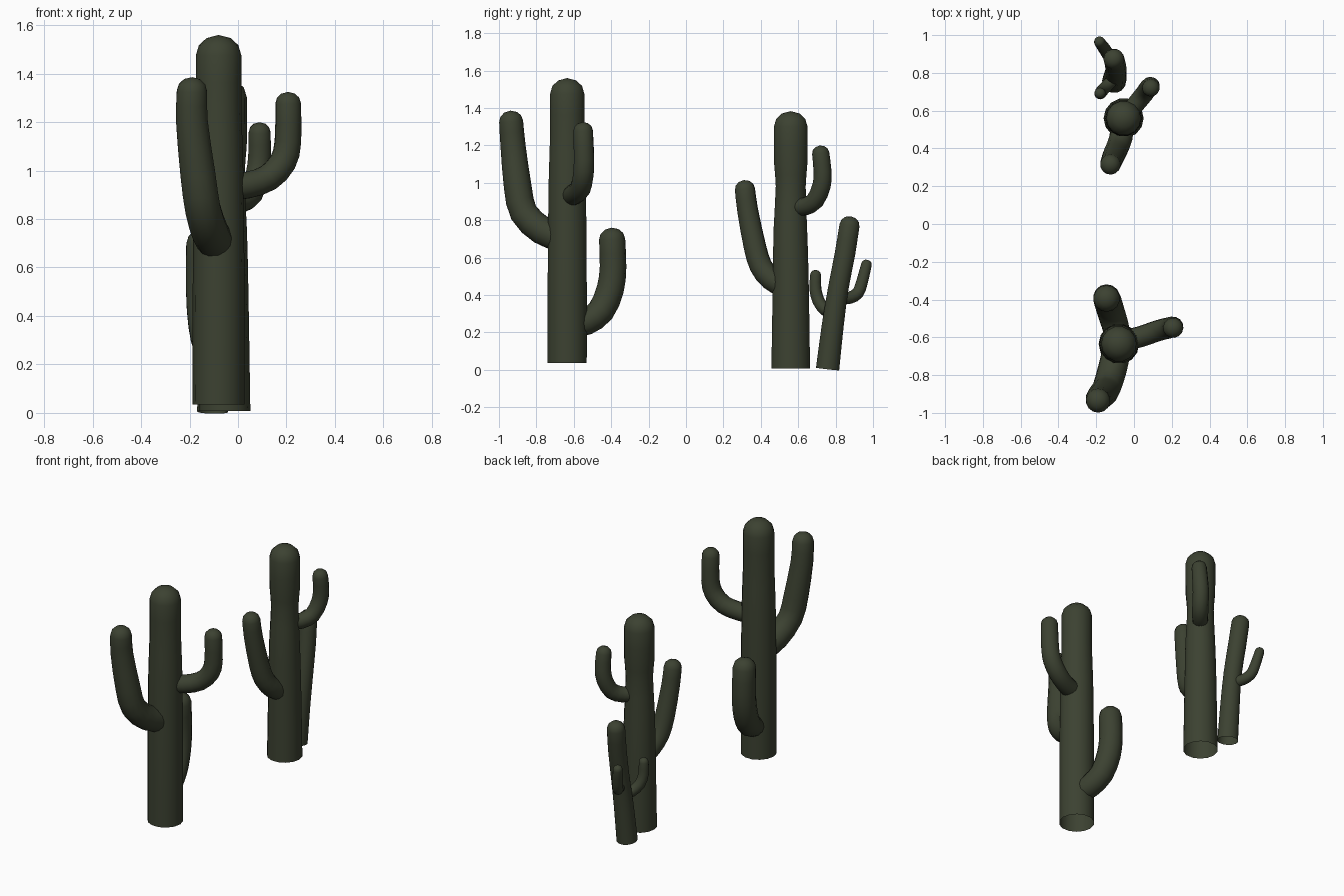
import bpy, bmesh, math
from mathutils import Vector

SIDES = 14

green = bpy.data.materials.new("dark cactus green")
green.diffuse_color = (0.045, 0.054, 0.031, 1)


def spline(pts, steps):
    """Catmull-Rom interpolation of (x, y, z, radius) points."""
    p = [Vector(q) for q in pts]
    p = [2 * p[0] - p[1]] + p + [2 * p[-1] - p[-2]]
    out = []
    for i in range(1, len(p) - 2):
        a, b, c, d = p[i - 1:i + 3]
        for s in range(steps):
            t = s / steps
            out.append(0.5 * (2 * b + (c - a) * t + (2 * a - 5 * b + 4 * c - d) * t ** 2
                              + (3 * b - a - 3 * c + d) * t ** 3))
    return out + [p[-2]]


def stem(name, pts, steps=2):
    """Round tube along a path, open at the root, domed at the tip."""
    path = spline(pts, steps)
    cen = [q.to_3d() for q in path]
    rad = [q[3] for q in path]
    rings = []
    n = len(cen)
    u = Vector((1, 0, 0))
    for i in range(n):
        t = (cen[min(i + 1, n - 1)] - cen[max(i - 1, 0)]).normalized()
        u = (u - t * u.dot(t)).normalized()
        rings.append((cen[i], rad[i], u.copy(), t.cross(u)))
    # dome rings at the tip
    for ang in (30, 58):
        a = math.radians(ang)
        rings.append((cen[-1] + t * rad[-1] * 0.9 * math.sin(a),
                      rad[-1] * math.cos(a), u, t.cross(u)))
    bm = bmesh.new()
    prev = None
    for c, r, a, b in rings:
        ring = []
        for k in range(SIDES):
            w = 2 * math.pi * k / SIDES
            ring.append(bm.verts.new(c + r * (a * math.cos(w) + b * math.sin(w))))
        if prev:
            for k in range(SIDES):
                j = (k + 1) % SIDES
                bm.faces.new((prev[k], prev[j], ring[j], ring[k]))
        prev = ring
    tip = bm.verts.new(cen[-1] + t * rad[-1] * 0.9)
    for k in range(SIDES):
        bm.faces.new((prev[k], prev[(k + 1) % SIDES], tip))
    for f in bm.faces:
        f.smooth = True
    me = bpy.data.meshes.new(name)
    bm.to_mesh(me)
    bm.free()
    me.materials.append(green)
    bpy.context.collection.objects.link(bpy.data.objects.new(name, me))


# Tall front cactus
stem("front_trunk", [(-.08, -.635, .035, .107), (-.08, -.635, .5, .107),
                     (-.08, -.635, 1.0, .102), (-.08, -.635, 1.25, .094),
                     (-.08, -.635, 1.475, .094)])
stem("front_arm_forward", [(-.09, -.66, .70, .075), (-.115, -.77, .745, .077),
                           (-.145, -.868, .84, .075), (-.165, -.90, .98, .074),
                           (-.19, -.925, 1.2, .067), (-.19, -.935, 1.328, .064)])
stem("front_arm_side", [(-.04, -.615, .93, .055), (.04, -.595, .94, .056),
                        (.125, -.565, .97, .056), (.185, -.55, 1.035, .056),
                        (.206, -.545, 1.12, .055), (.207, -.55, 1.277, .053)])
stem("front_arm_back", [(-.085, -.60, .24, .068), (-.10, -.535, .255, .071),
                        (-.125, -.455, .315, .073), (-.14, -.405, .43, .073),
                        (-.145, -.39, .55, .071), (-.145, -.395, .697, .07)])

# Middle cactus
stem("middle_trunk", [(-.055, .56, .008, .106), (-.055, .56, .5, .098),
                      (-.055, .558, .75, .092), (-.055, .56, .98, .082),
                      (-.055, .56, 1.1, .091), (-.055, .56, 1.3, .092)])
stem("middle_arm_forward", [(-.06, .53, .44, .06), (-.07, .455, .485, .062),
                            (-.09, .40, .555, .061), (-.105, .368, .66, .06),
                            (-.12, .33, .85, .056), (-.125, .315, .966, .054)])
stem("middle_arm_back", [(-.035, .58, .87, .045), (.01, .635, .873, .048),
                         (.055, .69, .905, .049), (.08, .725, .985, .049),
                         (.089, .73, 1.06, .048), (.089, .72, 1.158, .046)])

# Small leaning cactus
stem("small_trunk", [(-.105, .757, .004, .064), (-.1, .785, .24, .06),
                     (-.095, .815, .44, .056), (-.10, .85, .62, .056),
                     (-.107, .874, .772, .055)])
stem("small_arm_forward", [(-.10, .785, .31, .032), (-.13, .745, .32, .033),
                           (-.165, .71, .365, .033), (-.178, .692, .43, .032),
                           (-.18, .693, .508, .029)])
stem("small_arm_back", [(-.10, .82, .38, .032), (-.125, .875, .385, .033),
                        (-.15, .918, .41, .033), (-.165, .94, .465, .032),
                        (-.183, .965, .563, .029)])
